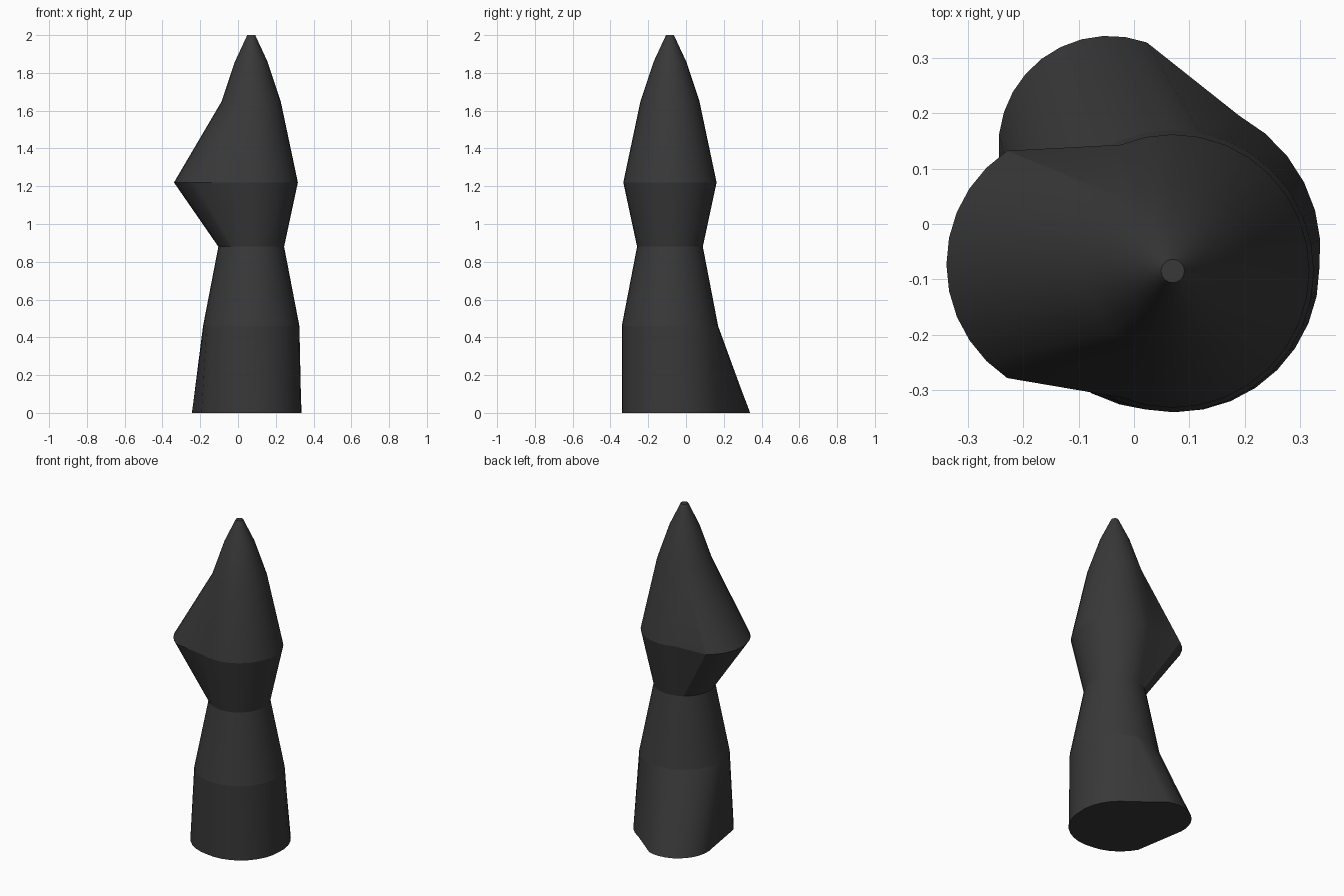
import bpy, bmesh, math

if "Cube" in bpy.data.objects:
    bpy.data.objects.remove(bpy.data.objects["Cube"])

N = 32
CX, CY = 0.07, -0.085          # common upright axis


def polar(cx, cy, r, a):
    return cx + r * math.cos(a), cy + r * math.sin(a)


def base_point(k):
    """Footprint: round, with a smaller lobe pulled out to the back left."""
    a = k * math.tau / N
    if 7 <= k <= 17:
        return polar(-0.045, 0.14, 0.2, math.radians(70 + (k - 7) * 11.5))
    extra = 0.0065 * k if k < 7 else max(0, 0.006 * (23 - k))
    return polar(0.075, -0.08, 0.26 + extra, a)


def bulge_point(k):
    """Widest ring: round, with the left sector shifted outwards."""
    x, y = polar(CX, CY, 0.247, k * math.tau / N)
    return (x - 0.162, y + 0.012) if 11 <= k <= 21 else (x, y)


def circle(r):
    return lambda k: polar(CX, CY, r, k * math.tau / N)


# profile: height, ring shape, crisp crease
RINGS = [
    (0.00, base_point, True),
    (0.46, circle(0.255), True),
    (0.88, circle(0.174), True),
    (1.22, bulge_point, True),
    (1.65, circle(0.156), False),
    (1.86, circle(0.086), False),
    (2.00, circle(0.021), True),
]

# lofted body
bm = bmesh.new()
loops = [[bm.verts.new((*shape(k), z)) for k in range(N)] for z, shape, _ in RINGS]
for low, high in zip(loops, loops[1:]):
    for k in range(N):
        j = (k + 1) % N
        bm.faces.new((low[k], low[j], high[j], high[k]))
bm.faces.new(loops[0][::-1])
bm.faces.new(loops[-1])
mesh = bpy.data.meshes.new("tapered_body")
bm.to_mesh(mesh)
bm.free()
body = bpy.data.objects.new("tapered_body", mesh)
bpy.context.collection.objects.link(body)

# single dark colour
mat = bpy.data.materials.new("charcoal")
mat.diffuse_color = (0.04, 0.04, 0.04, 1)
mat.use_nodes = True
mat.node_tree.nodes["Principled BSDF"].inputs["Base Color"].default_value = mat.diffuse_color
mesh.materials.append(mat)

# smooth sides with crisp rings
bpy.context.view_layer.objects.active = body
body.select_set(True)
bpy.ops.object.shade_smooth_by_angle(angle=math.radians(32))
sharp_heights = [z for z, _, crisp in RINGS if crisp]
for edge in mesh.edges:
    z0, z1 = (mesh.vertices[i].co.z for i in edge.vertices)
    if abs(z0 - z1) < 1e-4 and any(abs(z0 - h) < 1e-4 for h in sharp_heights):
        edge.use_edge_sharp = True
